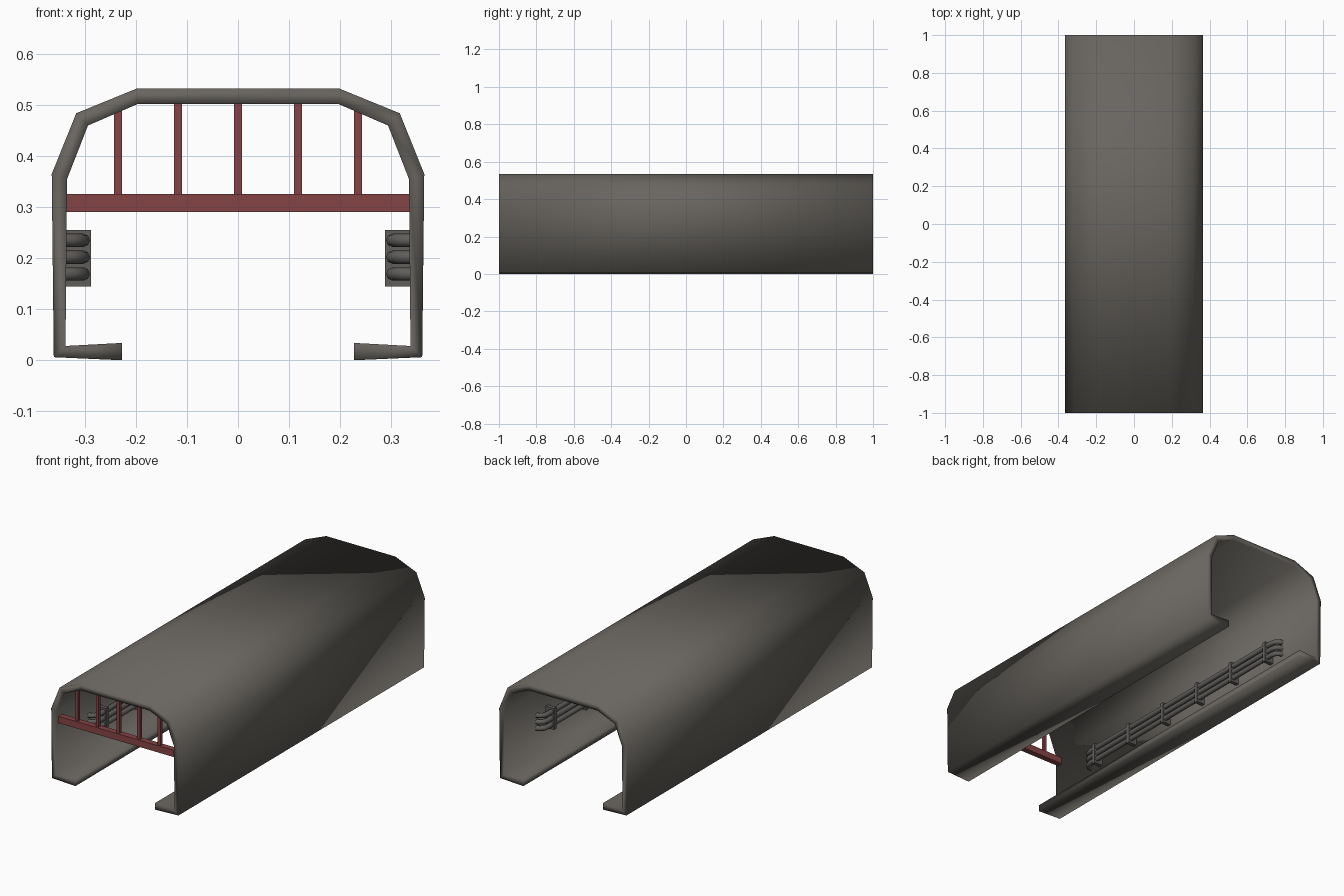
import bpy, bmesh

if "Cube" in bpy.data.objects:
    bpy.data.objects.remove(bpy.data.objects["Cube"])


def material(name, rgb):
    m = bpy.data.materials.new(name)
    m.diffuse_color = (*rgb, 1)
    m.use_nodes = True
    m.node_tree.nodes["Principled BSDF"].inputs["Base Color"].default_value = m.diffuse_color
    return m


GREY = material("warm grey", (0.14, 0.13, 0.115))
DARK = material("rail grey", (0.115, 0.112, 0.105))
RED = material("dull red", (0.235, 0.056, 0.060))


def mesh_object(name, bm, mat, smooth=False):
    bmesh.ops.recalc_face_normals(bm, faces=bm.faces)
    me = bpy.data.meshes.new(name)
    bm.to_mesh(me)
    bm.free()
    for p in me.polygons:
        p.use_smooth = smooth
    me.materials.append(mat)
    ob = bpy.data.objects.new(name, me)
    bpy.context.collection.objects.link(ob)
    return ob


def box(name, x, y, z, mat):
    bm = bmesh.new()
    bmesh.ops.create_cube(bm, size=1)
    for v in bm.verts:
        for i, (lo, hi) in enumerate((x, y, z)):
            v.co[i] = lo if v.co[i] < 0 else hi
    return mesh_object(name, bm, mat)


def mirror(ob):
    mod = ob.modifiers.new("mirror", 'MIRROR')
    mod.use_axis[0] = True
    return ob


# Tunnel shell: matching outer and inner profiles, swept along y
outer = [(.227, 0), (.361, .006), (.365, .365), (.317, .484), (.197, .533)]
inner = [(.227, .034), (.338, .028), (.335, .355), (.294, .460), (.197, .502)]


def both_sides(pts):
    return pts + [(-x, z) for x, z in reversed(pts)]


bm = bmesh.new()
rings = []
for y in (-1, 1):
    rings.append([[bm.verts.new((x, y, z)) for x, z in both_sides(p)] for p in (outer, inner)])
(fo, fi), (bo, bi) = rings
for i in range(len(fo) - 1):
    for a, b in ((fo, bo), (fi, bi), (fo, fi), (bo, bi)):
        bm.faces.new((a[i], a[i + 1], b[i + 1], b[i]))
for i in (0, -1):
    bm.faces.new((fo[i], fi[i], bi[i], bo[i]))
mesh_object("tunnel_shell", bm, GREY, True)

# Red barrier across the front opening
box("barrier_beam", (-.34, .34), (-.985, -.955), (.291, .326), RED)
for x in (-.235, -.1175, 0, .1175, .235):
    top = .492 if abs(x) > .2 else .506
    box("barrier_post", (x - .008, x + .008), (-.978, -.962), (.32, top), RED)

# Pipe brackets along both walls
for i in range(6):
    y = -.655 + .262 * i
    mirror(box("pipe_bracket", (.288, .342), (y - .01, y + .01), (.145, .255), DARK))

# Three pipes on each wall, with ends bent into the wall
for z in (.169, .202, .235):
    path = [(.342, .735), (.325, .732), (.309, .718), (.303, .695)]
    path += [(x, -y) for x, y in reversed(path)]
    cu = bpy.data.curves.new("wall_pipe", 'CURVE')
    cu.dimensions = '3D'
    cu.bevel_depth = .013
    cu.bevel_resolution = 2
    cu.use_fill_caps = True
    sp = cu.splines.new('POLY')
    sp.points.add(len(path) - 1)
    for p, (x, y) in zip(sp.points, path):
        p.co = (x, y, z, 1)
    cu.materials.append(DARK)
    ob = bpy.data.objects.new("wall_pipe", cu)
    bpy.context.collection.objects.link(ob)
    bpy.ops.object.select_all(action='DESELECT')
    ob.select_set(True)
    bpy.context.view_layer.objects.active = ob
    bpy.ops.object.convert(target='MESH')
    mirror(bpy.context.view_layer.objects.active)
